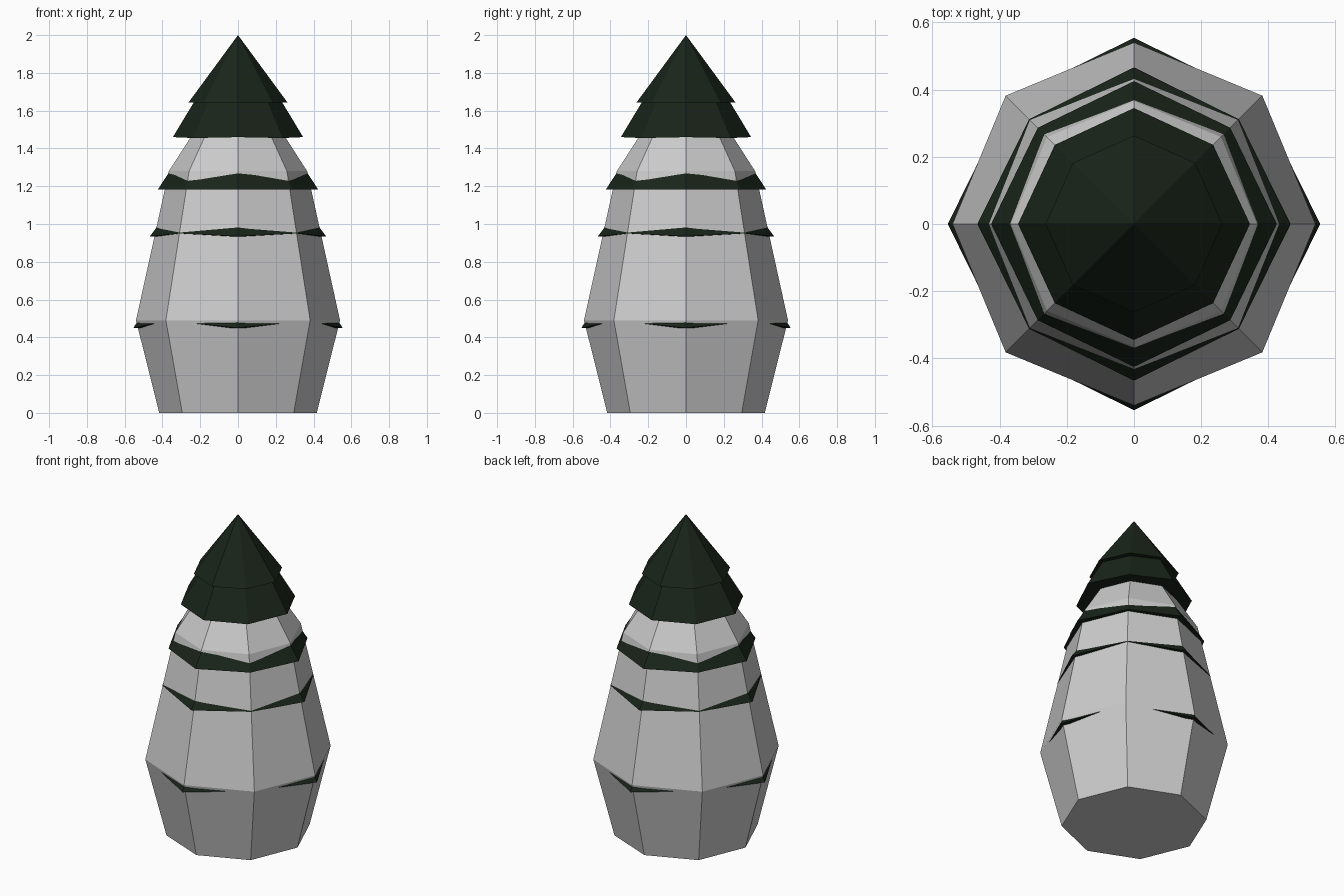
import bpy, bmesh, math

if "Cube" in bpy.data.objects:
    bpy.data.objects.remove(bpy.data.objects["Cube"])

SIDES = 8


def lathe(name, rings, material=None):
    """Skin rings of (z_axis, z_diag, r_axis, r_diag); a zero radius makes a tip."""
    bm = bmesh.new()
    loops = []
    for za, zd, ra, rd in rings:
        if ra == 0:
            loops.append([bm.verts.new((0, 0, za))] * SIDES)
            continue
        loop = []
        for i in range(SIDES):
            a = i * math.tau / SIDES
            r, z = (rd, zd) if i % 2 else (ra, za)
            loop.append(bm.verts.new((r * math.cos(a), r * math.sin(a), z)))
        loops.append(loop)
    for lo, hi in zip(loops, loops[1:]):
        for i in range(SIDES):
            j = (i + 1) % SIDES
            corners = [lo[i], lo[j], hi[j], hi[i]]
            bm.faces.new(list(dict.fromkeys(corners)))
    bm.faces.new(loops[0][::-1])
    if rings[-1][2] > 0:
        bm.faces.new(loops[-1])
    bmesh.ops.recalc_face_normals(bm, faces=bm.faces)
    mesh = bpy.data.meshes.new(name)
    bm.to_mesh(mesh)
    bm.free()
    if material:
        mesh.materials.append(material)
    obj = bpy.data.objects.new(name, mesh)
    bpy.context.collection.objects.link(obj)
    return obj


green = bpy.data.materials.new("dark_green")
green.diffuse_color = (0.01, 0.018, 0.01, 1)
green.use_nodes = True
green.node_tree.nodes["Principled BSDF"].inputs["Base Color"].default_value = green.diffuse_color

# Grey faceted body
profile = [(0, 0.417), (0.49, 0.54), (1.28, 0.366), (1.60, 0.16)]
lathe("body", [(z, z, r, r) for z, r in profile])

# Green skirts poking through the body: lower rim, then upper rim
skirts = {
    "lowest_skirt": [(0.45, 0.488, 0.554, 0.525), (0.60, 0.60, 0.46, 0.44)],
    "low_skirt": [(0.935, 0.95, 0.466, 0.441), (1.10, 1.10, 0.345, 0.33)],
    "middle_skirt": [(1.182, 1.182, 0.425, 0.405), (1.37, 1.37, 0.302, 0.293)],
    "upper_skirt": [(1.46, 1.455, 0.345, 0.333), (1.70, 1.70, 0.20, 0.19)],
    "top_cone": [(1.642, 1.642, 0.263, 0.257), (2.0, 2.0, 0, 0)],
}
for name, rings in skirts.items():
    lathe(name, rings, green)
